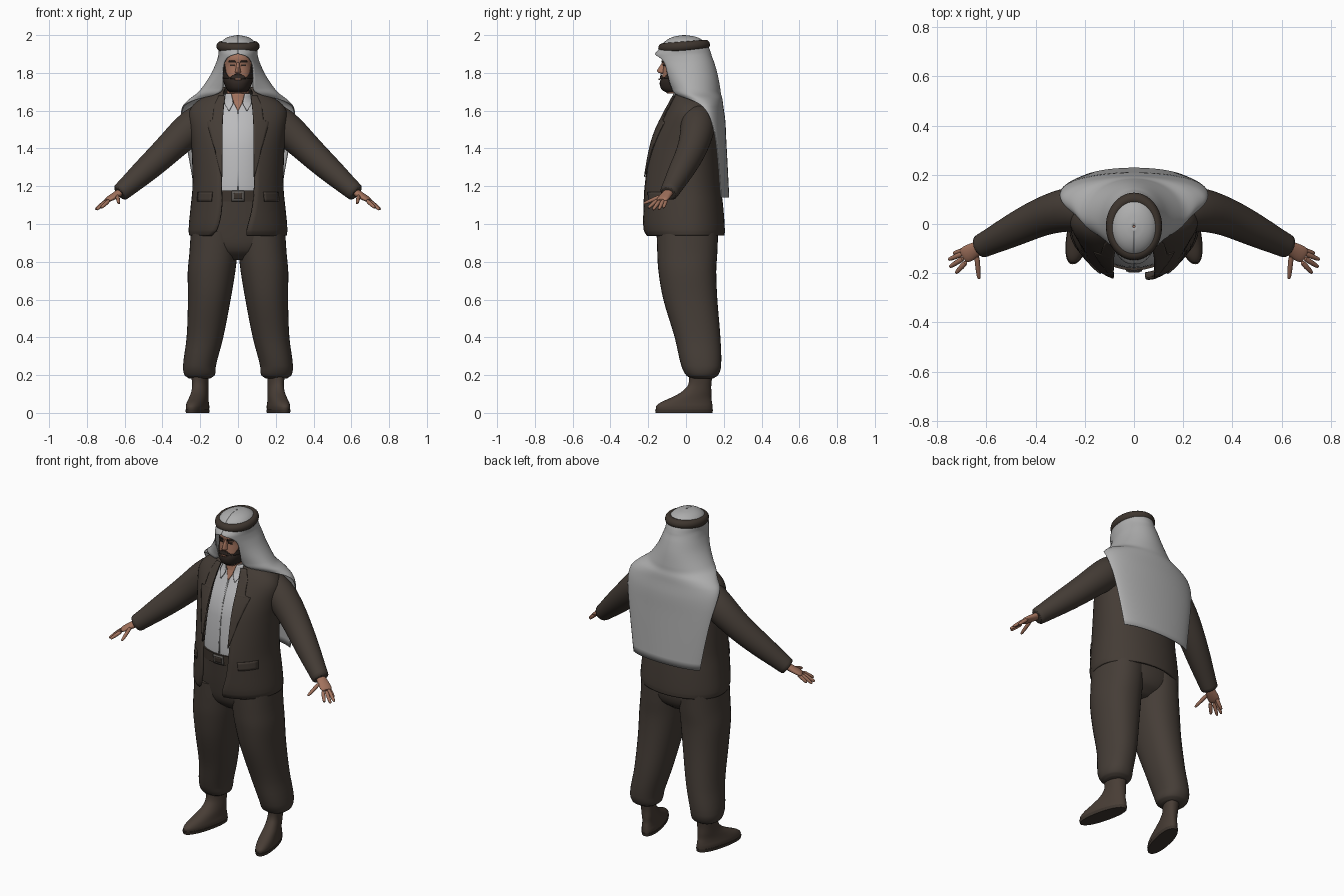
import bpy, bmesh, math
from mathutils import Vector

old = bpy.data.objects.get("Cube")
if old:
    bpy.data.objects.remove(old, do_unlink=True)


def material(name, *rgb):
    m = bpy.data.materials.new(name)
    m.use_nodes = True
    m.diffuse_color = (*rgb, 1)
    bsdf = m.node_tree.nodes["Principled BSDF"]
    bsdf.inputs["Base Color"].default_value = (*rgb, 1)
    bsdf.inputs["Roughness"].default_value = .8
    return m


suit = material("suit brown", .058, .045, .036)
trouser = material("trouser brown", .06, .047, .038)
leather = material("boot leather", .065, .047, .036)
cord = material("dark cord", .048, .036, .028)
skin = material("skin", .36, .17, .11)
hair = material("dark hair", .03, .021, .017)
cloth = material("scarf grey", .42, .42, .42)
linen = material("shirt white", .5, .5, .51)
metal = material("buckle metal", .12, .11, .1)


def build(name, verts, faces, mat, wall=0, subsurf=0):
    """Make a smooth shaded object, optionally thickened or subdivided."""
    bm = bmesh.new()
    vs = [bm.verts.new(v) for v in verts]
    for f in faces:
        bm.faces.new([vs[i] for i in f])
    bmesh.ops.recalc_face_normals(bm, faces=bm.faces)
    mesh = bpy.data.meshes.new(name)
    bm.to_mesh(mesh)
    bm.free()
    mesh.materials.append(mat)
    ob = bpy.data.objects.new(name, mesh)
    bpy.context.collection.objects.link(ob)
    bpy.ops.object.select_all(action='DESELECT')
    ob.select_set(True)
    bpy.context.view_layer.objects.active = ob
    bpy.ops.object.shade_smooth_by_angle(angle=math.radians(50))
    if wall:
        s = ob.modifiers.new("thickness", 'SOLIDIFY')
        s.thickness, s.offset = wall, 0
    if subsurf:
        ob.modifiers.new("smooth", 'SUBSURF').levels = subsurf
        ob.modifiers["smooth"].render_levels = subsurf
    return ob


def bridge(rings, n, closed):
    """Quads between consecutive rings of n points."""
    return [(r * n + i, r * n + (i + 1) % n, (r + 1) * n + (i + 1) % n, (r + 1) * n + i)
            for r in range(rings - 1) for i in range(n if closed else n - 1)]


def section(rows, z):
    """Smoothly interpolated cross-section at height z."""
    last = len(rows) - 1
    i = max([k for k in range(last) if rows[k][0] <= z + 1e-6], default=0)

    def slope(k, j):
        lo, hi = rows[max(k - 1, 0)], rows[min(k + 1, last)]
        return (hi[j] - lo[j]) / (hi[0] - lo[0])
    a, b = rows[i], rows[i + 1]
    h = b[0] - a[0]
    t = min(max((z - a[0]) / h, 0), 1)
    u = 1 - t
    return [a[j] * (1 + 2 * t) * u * u + b[j] * (1 + 2 * u) * t * t
            + h * t * u * (slope(i, j) * u - slope(i + 1, j) * t) for j in range(1, len(a))]


def loft(name, rows, mat, p=2, n=36, side=1, skew=0, wall=0, cx=0):
    """Rows: height, centre x, half width, centre y, front y, back y (, right and left opening angles)."""
    verts, heights = [], []
    for a, b in zip(rows, rows[1:]):
        heights += [a[0] + (b[0] - a[0]) * k / 4 for k in range(4)]
    heights.append(rows[-1][0])
    for z in heights:
        x0, rx, cy, yf, yb, *gap = section(rows, z)
        right, left = [math.radians(max(g, 0)) for g in gap] if gap else (0, 0)
        for i in range(n):
            t = left + (math.tau - left - right) * i / (n - 1 if wall else n)
            s, c = math.sin(t), math.cos(t)
            y = cy - (cy - yf if c > 0 else cy - yb) * math.copysign(abs(c) ** (2 / p), 1)
            x = x0 + rx * math.copysign(abs(s) ** (2 / p), s) - skew * y
            verts.append((side * x, y, z))
    faces = bridge(len(heights), n, not wall)
    if not wall:
        faces += [tuple(range(n)), tuple(range(len(verts) - n, len(verts)))]
    return build(name, verts, faces, mat, wall)


def patch(name, rows, outline, mat, off, p=2, side=1, cols=7):
    """Thin plate lying on the front of a loft. Outline: height, inner x, outer x."""
    verts, count = [], 0
    for (za, a0, a1), (zb, b0, b1) in zip(outline, outline[1:]):
        for k in range(5):
            t = k / 4
            z, lo, hi = za + (zb - za) * t, a0 + (b0 - a0) * t, a1 + (b1 - a1) * t
            cx, rx, cy, yf = section(rows, z)[:4]
            for i in range(cols):
                x = lo + (hi - lo) * i / (cols - 1)
                d = min(abs(x - cx) / rx, .99)
                verts.append((side * x, cy - (cy - yf) * (1 - d ** p) ** (1 / p) - off, z))
            count += 1
    return build(name, verts, bridge(count, cols, False), mat, .005)


def tube(name, path, mat, side=1, n=16):
    """Path: x, y, z, horizontal radius, vertical radius."""
    pts = [Vector(q[:3]) for q in path]
    verts = []
    for i, q in enumerate(path):
        d = (pts[min(i + 1, len(pts) - 1)] - pts[max(i - 1, 0)]).normalized()
        across = d.cross(Vector((0, 0, 1))).normalized()
        up = across.cross(d)
        for k in range(n):
            t = math.tau * k / n
            v = pts[i] + across * q[3] * math.cos(t) + up * q[4] * math.sin(t)
            verts.append((side * v.x, v.y, v.z))
    faces = bridge(len(path), n, True) + [tuple(range(n)), tuple(range(len(verts) - n, len(verts)))]
    return build(name, verts, faces, mat, subsurf=1)


# Head, neck and face
head = [(1.69, 0, .04, -.02, -.1, .05), (1.72, 0, .06, -.02, -.122, .06), (1.76, 0, .074, -.02, -.128, .07),
        (1.8, 0, .078, -.02, -.124, .08), (1.84, 0, .079, -.02, -.12, .08), (1.88, 0, .079, -.02, -.126, .08),
        (1.94, 0, .065, -.02, -.1, .07)]
loft("head", head, skin, p=2.3)
loft("neck", [(1.56, 0, .07, 0, -.06, .07), (1.64, 0, .06, 0, -.06, .07), (1.74, 0, .058, 0, -.065, .06)], skin)
loft("nose", [(1.795, 0, .011, -.11, -.132, -.1), (1.804, 0, .017, -.11, -.15, -.1),
              (1.815, 0, .014, -.11, -.152, -.1), (1.855, 0, .008, -.11, -.126, -.1)], skin, n=16)
loft("beard", [(1.69, 0, .03, -.04, -.09, 0), (1.708, 0, .055, -.03, -.125, .02), (1.74, 0, .072, -.02, -.139, .03),
               (1.768, 0, .08, -.02, -.134, .03), (1.778, 0, .076, -.02, -.126, .03)], hair, p=2.3)
patch("moustache", head, [(1.768, -.042, .042), (1.782, -.034, .034), (1.794, -.012, .012)], hair, .008, 2.3)
patch("lips", head, [(1.763, -.018, .018), (1.771, -.014, .014)], skin, .014, 2.3)
for s, label in ((1, "left"), (-1, "right")):
    patch(label + "_sideburn", head, [(1.77, .045, .077), (1.8, .064, .078), (1.85, .072, .078)], hair, .004, 2.3, s)
    patch(label + "_eyebrow", head, [(1.855, .012, .05), (1.865, .016, .045)], hair, .004, 2.3, s)
    patch(label + "_eye", head, [(1.836, .02, .042), (1.845, .018, .042)], hair, .002, 2.3, s)

# Headscarf draped over head, shoulders and back, with its cord ring
scarf = [(1.14, 0, .235, .165, .13, .226, 108, 108), (1.3, 0, .26, .155, .11, .218, 106, 106),
         (1.45, 0, .285, .14, .06, .21, 103, 103), (1.55, 0, .3, .12, .02, .205, 98, 98),
         (1.62, 0, .292, .1, 0, .195, 84, 84), (1.66, 0, .255, .08, -.03, .19, 58, 58),
         (1.69, 0, .215, .04, -.07, .182, 30, 30), (1.72, 0, .188, .03, -.085, .178, 25, 25),
         (1.79, 0, .142, .02, -.12, .165, 34, 34), (1.85, 0, .114, .02, -.153, .148, 40, 40),
         (1.885, 0, .103, .01, -.163, .135, 28, 28), (1.903, 0, .1, 0, -.16, .13, 0, 0),
         (1.93, 0, .1, -.01, -.135, .12, 0, 0), (1.955, 0, .09, -.01, -.118, .105, 0, 0),
         (1.975, 0, .073, -.01, -.095, .08, 0, 0), (1.99, 0, .042, -.01, -.06, .045, 0, 0),
         (1.997, 0, .004, -.01, -.015, -.005, 0, 0)]
loft("headscarf", scarf, cloth, n=56, wall=.006)
bpy.ops.mesh.primitive_torus_add(major_radius=.1, minor_radius=.023, major_segments=48, minor_segments=12,
                                 location=(0, -.01, 1.941), rotation=(.08, 0, 0))
ring = bpy.context.object
ring.name = "head_cord"
ring.scale = (.93, 1.12, 1.1)
ring.data.materials.append(cord)
bpy.ops.object.shade_smooth_by_angle(angle=math.radians(50))

# Shirt, collar and belt
shirt = [(1.1, 0, .21, 0, -.17, .14), (1.2, 0, .205, 0, -.18, .14), (1.4, 0, .2, 0, -.165, .14),
         (1.5, 0, .2, .01, -.138, .14), (1.6, 0, .16, .01, -.09, .13), (1.65, 0, .095, .01, -.068, .1),
         (1.69, 0, .07, .01, -.06, .08)]
loft("shirt", shirt, linen)
patch("open_neck", shirt, [(1.6, -.002, .002), (1.65, -.026, .026), (1.692, -.04, .04)], skin, .004)
patch("button_placket", shirt, [(1.18, -.003, .003), (1.6, -.003, .003)], cloth, .002)
loft("belt", [(1.118, 0, .215, 0, -.186, .15), (1.178, 0, .213, 0, -.189, .15)], cord)
patch("belt_buckle", shirt, [(1.12, -.033, .033), (1.176, -.033, .033)], metal, .014)
patch("buckle_centre", shirt, [(1.132, -.022, .022), (1.164, -.022, .022)], cord, .017)

# Jacket shell, open at the front
jacket = [(.94, 0, .252, .02, -.205, .198, 32, 10), (.97, 0, .256, .02, -.222, .2, 25, 10),
          (1.08, 0, .246, .02, -.23, .192, 20, 17), (1.2, 0, .235, .02, -.23, .18, 21, 21),
          (1.4, 0, .24, .02, -.195, .172, 20, 20), (1.5, 0, .25, .02, -.16, .172, 19, 19),
          (1.58, 0, .255, .02, -.118, .172, 19, 19), (1.63, 0, .23, .02, -.09, .165, 20, 20),
          (1.68, 0, .16, .02, -.065, .14, 27, 27), (1.72, 0, .09, .02, -.05, .1, 48, 48)]
loft("jacket", jacket, suit, n=48, wall=.012, p=2.05)

# Hips
loft("trouser_seat", [(.81, 0, .1, 0, -.08, .09), (.86, 0, .2, 0, -.135, .15), (.95, 0, .24, 0, -.158, .17),
                      (1.12, 0, .212, 0, -.178, .15)], trouser, p=2.2)

leg = [(.183, .203, .058, .085, .025, .145), (.2, .203, .08, .085, 0, .17), (.25, .204, .087, .085, -.025, .186),
       (.4, .175, .097, .06, -.06, .182), (.6, .152, .113, .03, -.12, .166), (.75, .14, .126, .01, -.146, .16),
       (.85, .13, .127, 0, -.152, .166), (.96, .122, .128, 0, -.155, .17)]
boot = [(.016, .213, .05, 0, -.158, .14), (.035, .213, .051, 0, -.158, .14), (.055, .213, .048, 0, -.135, .138),
        (.078, .213, .045, .02, -.085, .134), (.11, .214, .042, .06, -.025, .134),
        (.15, .216, .041, .08, .012, .134), (.21, .22, .045, .08, .016, .142)]
sole = [(0, .213, .05, 0, -.16, .14), (.018, .213, .053, 0, -.164, .143)]
sleeve = [(.14, .06, 1.57, .08), (.2, .065, 1.55, .093), (.27, .06, 1.493, .092), (.35, .04, 1.415, .081),
          (.42, .01, 1.347, .075), (.5, -.03, 1.275, .067), (.57, -.065, 1.212, .056), (.615, -.087, 1.172, .05),
          (.63, -.094, 1.16, .05)]
palm = [(.59, -.075, 1.192, .026, .022), (.635, -.098, 1.16, .028, .02), (.665, -.115, 1.142, .036, .017),
        (.69, -.128, 1.128, .034, .013), (.697, -.132, 1.124, .026, .008)]
fingers = {"little_finger": ((.682, -.103, 1.133), (.735, -.12, 1.085)),
           "ring_finger": ((.69, -.118, 1.13), (.755, -.145, 1.075)),
           "middle_finger": ((.69, -.137, 1.127), (.75, -.175, 1.075)),
           "index_finger": ((.68, -.152, 1.127), (.725, -.2, 1.085)),
           "thumb": ((.64, -.122, 1.152), (.63, -.225, 1.108))}

# Limbs and jacket details, mirrored
for s, label in ((1, "left_"), (-1, "right_")):
    loft(label + "trouser_leg", leg, trouser, p=2.2, side=s)
    loft(label + "boot", boot, leather, p=2.2, side=s, skew=.22)
    loft(label + "boot_sole", sole, cord, p=2.2, side=s, skew=.22)
    tube(label + "sleeve", [(*q, q[3]) for q in sleeve], suit, s, 20)
    tube(label + "hand", palm, skin, s)
    for part, (a, b) in fingers.items():
        a, b = Vector(a), Vector(b)
        path = [(*a.lerp(b, t), r, r) for t, r in ((0, .012), (.5, .011), (.9, .009), (1, .005))]
        tube(label + part, path, skin, s, 10)
    patch(label + "lapel", jacket, [(1.25, .083, .087), (1.4, .083, .125), (1.54, .081, .165),
                                    (1.55, .081, .135), (1.63, .074, .125), (1.68, .068, .1)], suit, .012, side=s)
    patch(label + "pocket_flap", jacket, [(1.12, .14, .215), (1.17, .135, .212)], suit, .014, side=s)
    patch(label + "collar", shirt, [(1.6, .045, .05), (1.64, .024, .074), (1.69, .036, .066)], linen, .014, side=s)
